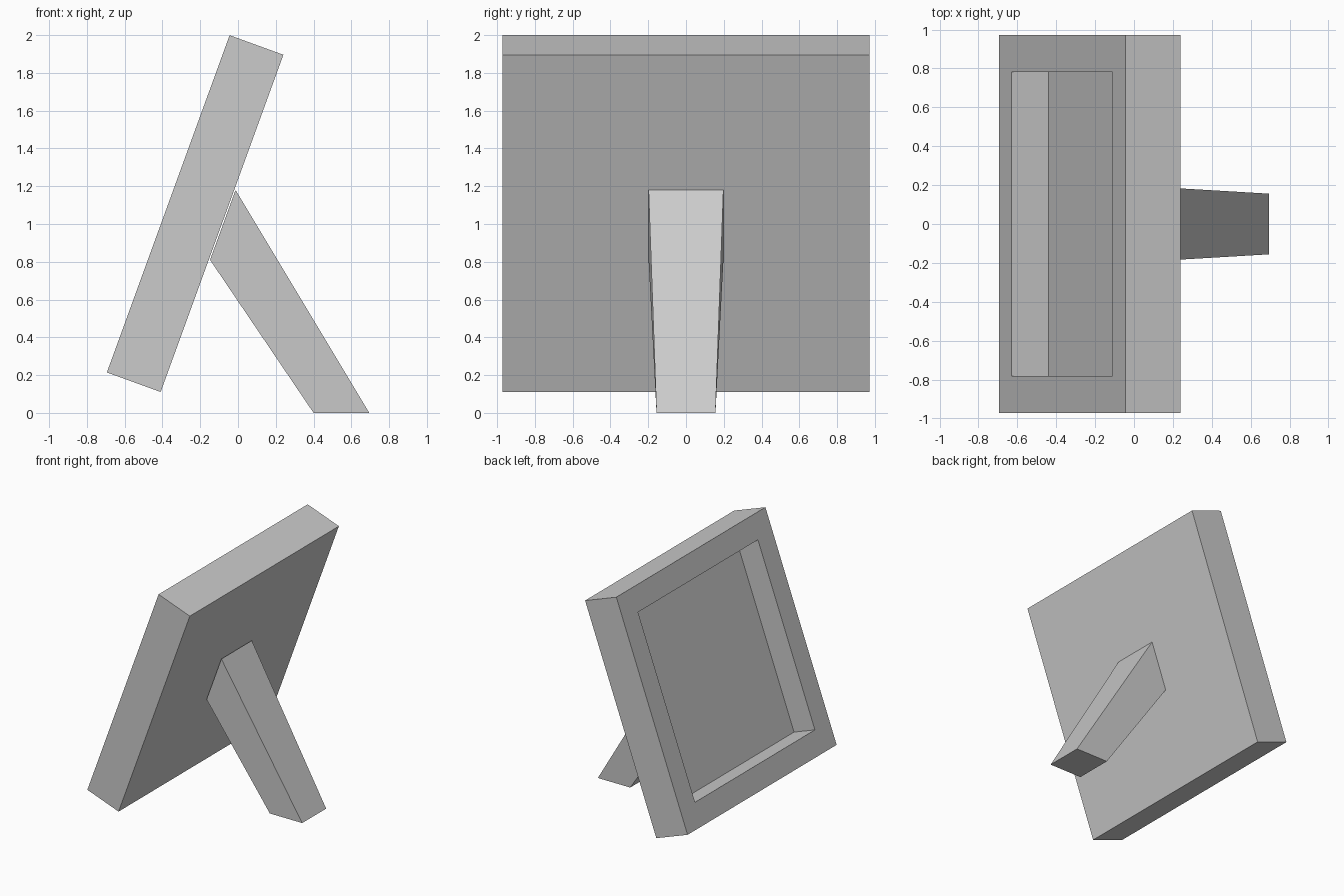
import bpy, bmesh
from math import radians
from mathutils import Matrix, Vector

cube = bpy.data.objects.get("Cube")
if cube:
    bpy.data.objects.remove(cube, do_unlink=True)

# Single plain grey material
grey = bpy.data.materials.new("plain grey")
grey.use_nodes = True
colour = (0.6, 0.6, 0.6, 1)
grey.diffuse_color = colour
grey.node_tree.nodes["Principled BSDF"].inputs["Base Color"].default_value = colour


def add_object(name, bm):
    bmesh.ops.recalc_face_normals(bm, faces=bm.faces)
    mesh = bpy.data.meshes.new(name)
    bm.to_mesh(mesh)
    bm.free()
    mesh.materials.append(grey)
    obj = bpy.data.objects.new(name, mesh)
    bpy.context.collection.objects.link(obj)
    return obj


# Picture frame: a slab with a recessed panel, leaning back
thickness, width, height = 0.303, 1.942, 1.90
border, recess = 0.19, 0.203
bm = bmesh.new()
bmesh.ops.create_cube(bm, size=1, matrix=Matrix.Diagonal((thickness, width, height, 1)))
bm.normal_update()
panel = min(bm.faces, key=lambda f: f.normal.x)
bmesh.ops.inset_region(bm, faces=[panel], thickness=border, use_even_offset=True)
bmesh.ops.inset_region(bm, faces=[panel], thickness=0, depth=-recess)
frame = add_object("picture_frame", bm)
frame.location = (-0.227, 0, 1.055)
frame.rotation_euler.y = radians(20)

# Rear support leg: side profile (x, z, half width), tapering to the foot
profile = [(-0.013, 1.18, 0.198), (-0.148, 0.81, 0.198),
           (0.40, 0, 0.156), (0.695, 0, 0.156)]
bm = bmesh.new()
sides = [[bm.verts.new(Vector((x, s * w, z))) for x, z, w in profile] for s in (-1, 1)]
for side in sides:
    bm.faces.new(side)
for i in range(len(profile)):
    j = (i + 1) % len(profile)
    bm.faces.new((sides[0][i], sides[0][j], sides[1][j], sides[1][i]))
add_object("support_leg", bm)
